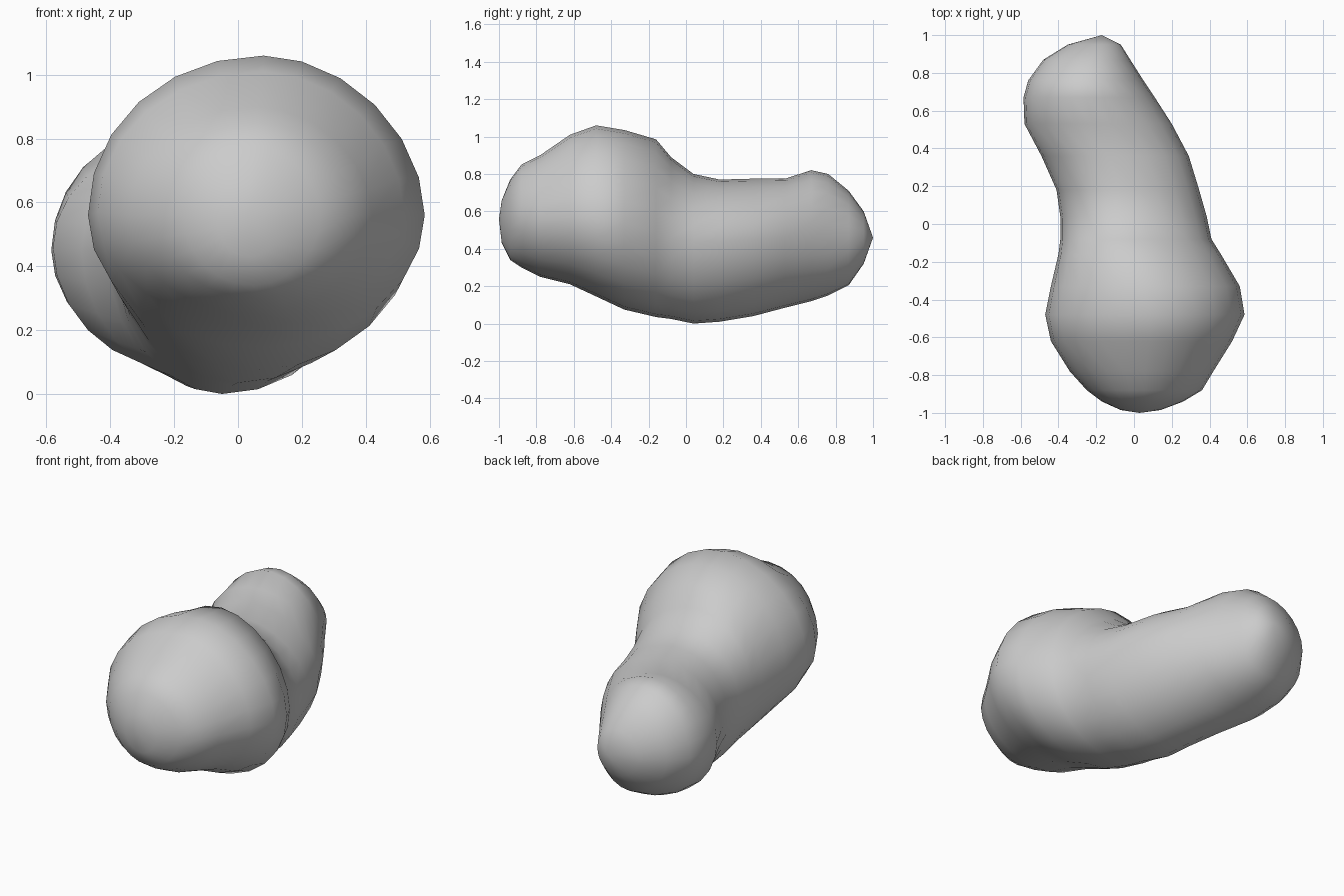
import bpy, bmesh, math

# Cross-sections along the body: y, left, right, bottom, top, x of ridge, widest height
SECTIONS = [
    (-0.985, -0.07, 0.14, 0.44, 0.67, 0.04, 0.56),
    (-0.94, -0.17, 0.26, 0.35, 0.78, 0.05, 0.57),
    (-0.88, -0.25, 0.36, 0.31, 0.86, 0.06, 0.57),
    (-0.78, -0.34, 0.42, 0.26, 0.91, 0.06, 0.57),
    (-0.62, -0.44, 0.52, 0.22, 1.02, 0.08, 0.58),
    (-0.48, -0.47, 0.585, 0.155, 1.07, 0.08, 0.57),
    (-0.33, -0.44, 0.56, 0.085, 1.045, 0.06, 0.55),
    (-0.16, -0.40, 0.46, 0.045, 0.995, 0.00, 0.50),
    (-0.08, -0.39, 0.41, 0.035, 0.90, -0.02, 0.47),
    (0.04, -0.39, 0.385, 0.01, 0.81, -0.05, 0.45),
    (0.18, -0.41, 0.345, 0.02, 0.78, -0.08, 0.45),
    (0.36, -0.49, 0.29, 0.05, 0.785, -0.13, 0.46),
    (0.53, -0.58, 0.20, 0.095, 0.785, -0.22, 0.47),
    (0.67, -0.585, 0.11, 0.13, 0.83, -0.25, 0.46),
    (0.76, -0.56, 0.05, 0.16, 0.81, -0.25, 0.46),
    (0.87, -0.48, -0.02, 0.215, 0.72, -0.23, 0.47),
    (0.95, -0.35, -0.07, 0.33, 0.61, -0.20, 0.47),
]
SIDES = 24
# Roundness of each quarter at the front and at the back: (right?, upper?)
ROUND = {
    (True, True): (1.85, 1.95),
    (True, False): (1.9, 2.1),
    (False, True): (2.05, 1.95),
    (False, False): (2.05, 1.85),
}


def bend(v, n):
    return math.copysign(abs(v) ** (2 / n), v)


bm = bmesh.new()
rings = []
for y, left, right, bottom, top, cx, cz in SECTIONS:
    ring = []
    t = (y + 1) / 2
    for i in range(SIDES):
        a = 2 * math.pi * i / SIDES
        c, s = math.cos(a), math.sin(a)
        n0, n1 = ROUND[(c > 0, s > 0)]
        n = n0 + (n1 - n0) * t
        c, s = bend(c, n), bend(s, n)
        x = cx + c * ((right - cx) if c > 0 else (cx - left))
        z = cz + s * ((top - cz) if s > 0 else (cz - bottom))
        ring.append(bm.verts.new((x, y, z)))
    rings.append(ring)

# Skin between sections
for r, q in zip(rings, rings[1:]):
    for i in range(SIDES):
        j = (i + 1) % SIDES
        bm.faces.new((r[i], r[j], q[j], q[i]))

# Rounded ends
for ring, tip in ((rings[0], (0.03, -1.0, 0.57)), (rings[-1], (-0.17, 1.0, 0.47))):
    v = bm.verts.new(tip)
    for i in range(SIDES):
        bm.faces.new((ring[i], ring[(i + 1) % SIDES], v))

bmesh.ops.recalc_face_normals(bm, faces=bm.faces)
for f in bm.faces:
    f.smooth = True
mesh = bpy.data.meshes.new("rock_body")
bm.to_mesh(mesh)
bm.free()
body = bpy.data.objects.new("rock_body", mesh)
bpy.context.collection.objects.link(body)

# Settle the lowest point onto the ground
low = min(v.co.z for v in mesh.vertices)
for v in mesh.vertices:
    v.co.z -= low
